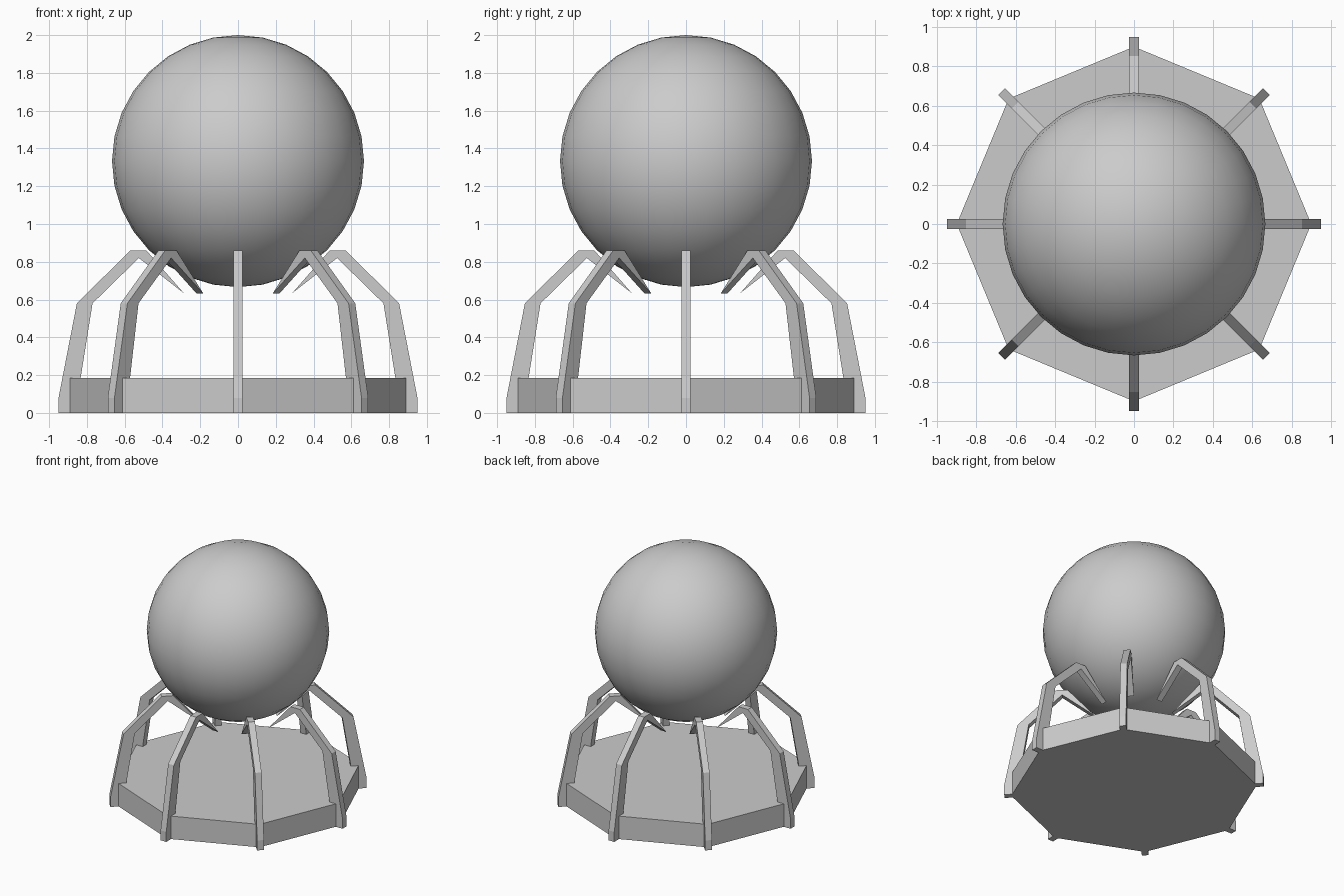
import bpy, bmesh
from math import pi
from mathutils import Matrix

if "Cube" in bpy.data.objects:
    bpy.data.objects.remove(bpy.data.objects["Cube"])

# Smooth ball
bpy.ops.mesh.primitive_uv_sphere_add(segments=32, ring_count=16, radius=0.667, location=(0, 0, 1.333))
bpy.context.object.name = "ball"
bpy.ops.object.shade_smooth()

# Octagonal base with corners on the axes
bpy.ops.mesh.primitive_cylinder_add(vertices=8, radius=0.9, depth=0.185, location=(0, 0, 0.0925))
bpy.context.object.name = "octagonal_base"

# Bent leg profile (radius, height), ending in a pointed claw under the ball
PROFILE = [(0.95, 0), (0.95, 0.08), (0.853, 0.58), (0.57, 0.86), (0.485, 0.86),
           (0.285, 0.632), (0.525, 0.82), (0.77, 0.58), (0.85, 0.08), (0.85, 0)]
THICK = 0.05


def make_leg(index):
    bm = bmesh.new()
    face = bm.faces.new([bm.verts.new((r, -THICK / 2, z)) for r, z in PROFILE])
    ext = bmesh.ops.extrude_face_region(bm, geom=[face])["geom"]
    verts = [g for g in ext if isinstance(g, bmesh.types.BMVert)]
    bmesh.ops.translate(bm, verts=verts, vec=(0, THICK, 0))
    bmesh.ops.recalc_face_normals(bm, faces=bm.faces)
    bm.transform(Matrix.Rotation(index * pi / 4, 4, 'Z'))
    mesh = bpy.data.meshes.new(f"leg_{index + 1}")
    bm.to_mesh(mesh)
    bm.free()
    bpy.context.collection.objects.link(bpy.data.objects.new(mesh.name, mesh))


# Eight legs, one at each base corner
for i in range(8):
    make_leg(i)
